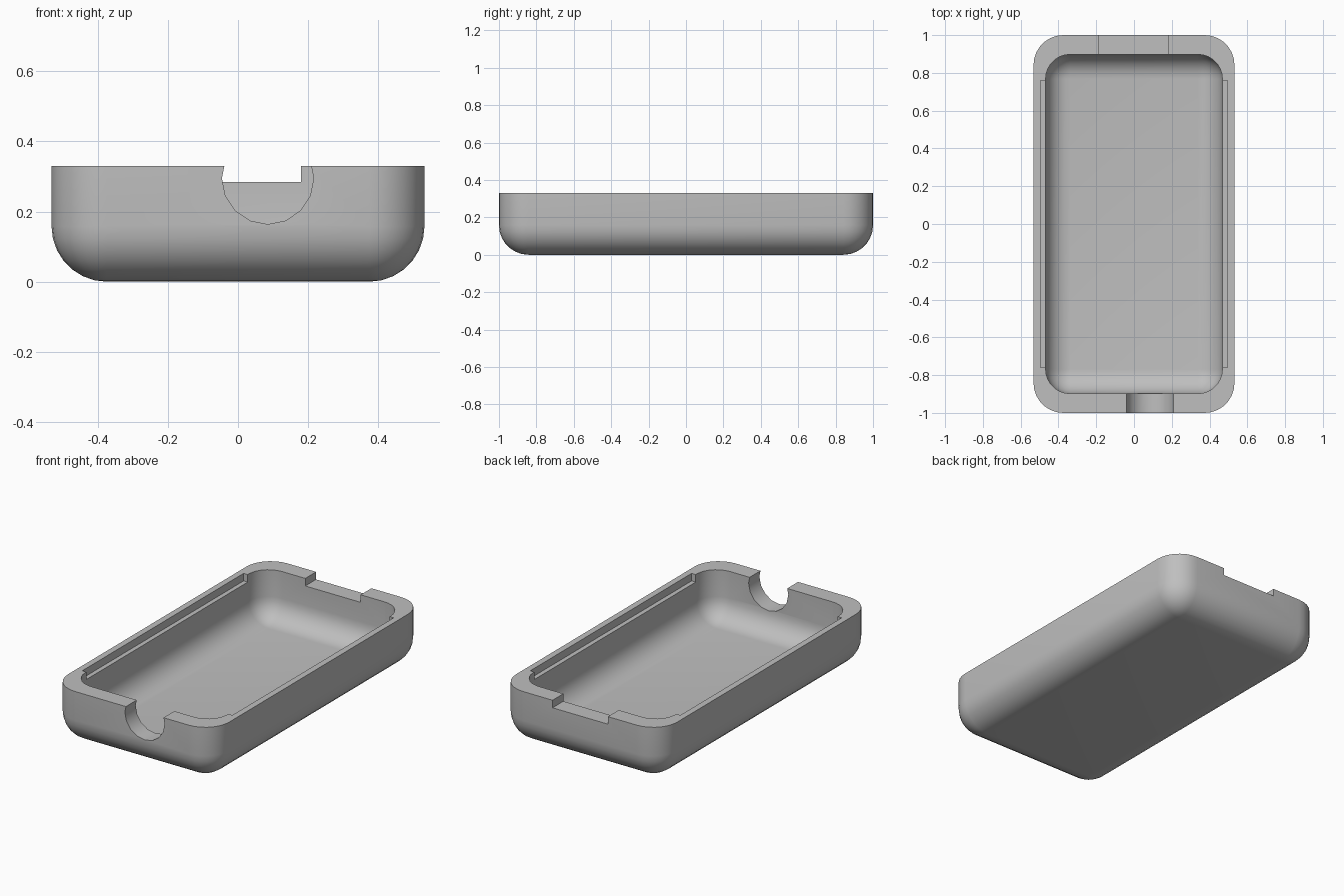
import bpy
import bmesh
from math import sin, cos, pi, radians
from mathutils import Matrix

cube = bpy.data.objects.get("Cube")
if cube:
    bpy.data.objects.remove(cube, do_unlink=True)

HEIGHT = 0.33
LEDGE = 0.285
STEPS = 7


def add_object(name, bm):
    bmesh.ops.recalc_face_normals(bm, faces=bm.faces)
    mesh = bpy.data.meshes.new(name)
    bm.to_mesh(mesh)
    bm.free()
    obj = bpy.data.objects.new(name, mesh)
    bpy.context.collection.objects.link(obj)
    return obj


def rounded_tub(name, half_x, half_y, radius, bottom, top):
    """Block with round vertical corners and a matching round bottom edge."""
    bm = bmesh.new()
    levels = [(radius * sin(i * pi / 2 / STEPS),
               bottom + radius * (1 - cos(i * pi / 2 / STEPS)))
              for i in range(STEPS + 1)] + [(radius, top)]
    rings = []
    for r, z in levels:
        ring = []
        for q, (sx, sy) in enumerate([(1, 1), (-1, 1), (-1, -1), (1, -1)]):
            for i in range(STEPS + 1):
                a = (q + i / STEPS) * pi / 2
                ring.append(bm.verts.new((sx * (half_x - radius) + r * cos(a),
                                          sy * (half_y - radius) + r * sin(a), z)))
        rings.append(ring)
    n = len(rings[0])
    for low, high in zip(rings, rings[1:]):
        for i in range(n):
            j = (i + 1) % n
            bm.faces.new((low[i], low[j], high[j], high[i]))
    bm.faces.new(rings[0][::-1])
    bm.faces.new(rings[-1])
    bmesh.ops.remove_doubles(bm, verts=bm.verts, dist=1e-5)
    return add_object(name, bm)


def box(name, low, high):
    bm = bmesh.new()
    bmesh.ops.create_cube(bm, size=1)
    for v in bm.verts:
        v.co = [lo if c < 0 else hi for c, lo, hi in zip(v.co, low, high)]
    return add_object(name, bm)


# Outer shell
tray = rounded_tub("case_tray", 0.532, 1.0, 0.158, 0, HEIGHT)

# Cavity, side rebates and rear notch
cutters = [
    rounded_tub("cavity_cutter", 0.468, 0.898, 0.13, 0.04, 0.5),
    box("left_rebate_cutter", (0.4, -0.76, LEDGE), (0.495, 0.76, 0.5)),
    box("right_rebate_cutter", (-0.495, -0.76, LEDGE), (-0.4, 0.76, 0.5)),
    box("rear_notch_cutter", (-0.185, 0.8, LEDGE), (0.18, 1.1, 0.5)),
]

# Round cable opening in the front wall
bm = bmesh.new()
bmesh.ops.create_cone(bm, cap_ends=True, segments=16, radius1=0.131,
                      radius2=0.131, depth=0.3,
                      matrix=Matrix.Translation((0.085, -0.95, 0.295))
                      @ Matrix.Rotation(radians(90), 4, "X"))
cutters.append(add_object("cable_hole_cutter", bm))

bpy.ops.object.select_all(action="DESELECT")
bpy.context.view_layer.objects.active = tray
tray.select_set(True)
for cutter in cutters:
    mod = tray.modifiers.new(cutter.name, "BOOLEAN")
    mod.operation = "DIFFERENCE"
    mod.solver = "EXACT"
    mod.object = cutter
    bpy.ops.object.modifier_apply(modifier=mod.name)
    bpy.data.objects.remove(cutter, do_unlink=True)
bpy.ops.object.shade_smooth_by_angle(angle=radians(30))

# Plain grey plastic
grey = bpy.data.materials.new("grey_plastic")
grey.use_nodes = True
colour = (0.52, 0.52, 0.52, 1)
grey.diffuse_color = colour
grey.node_tree.nodes["Principled BSDF"].inputs["Base Color"].default_value = colour
tray.data.materials.clear()
tray.data.materials.append(grey)
